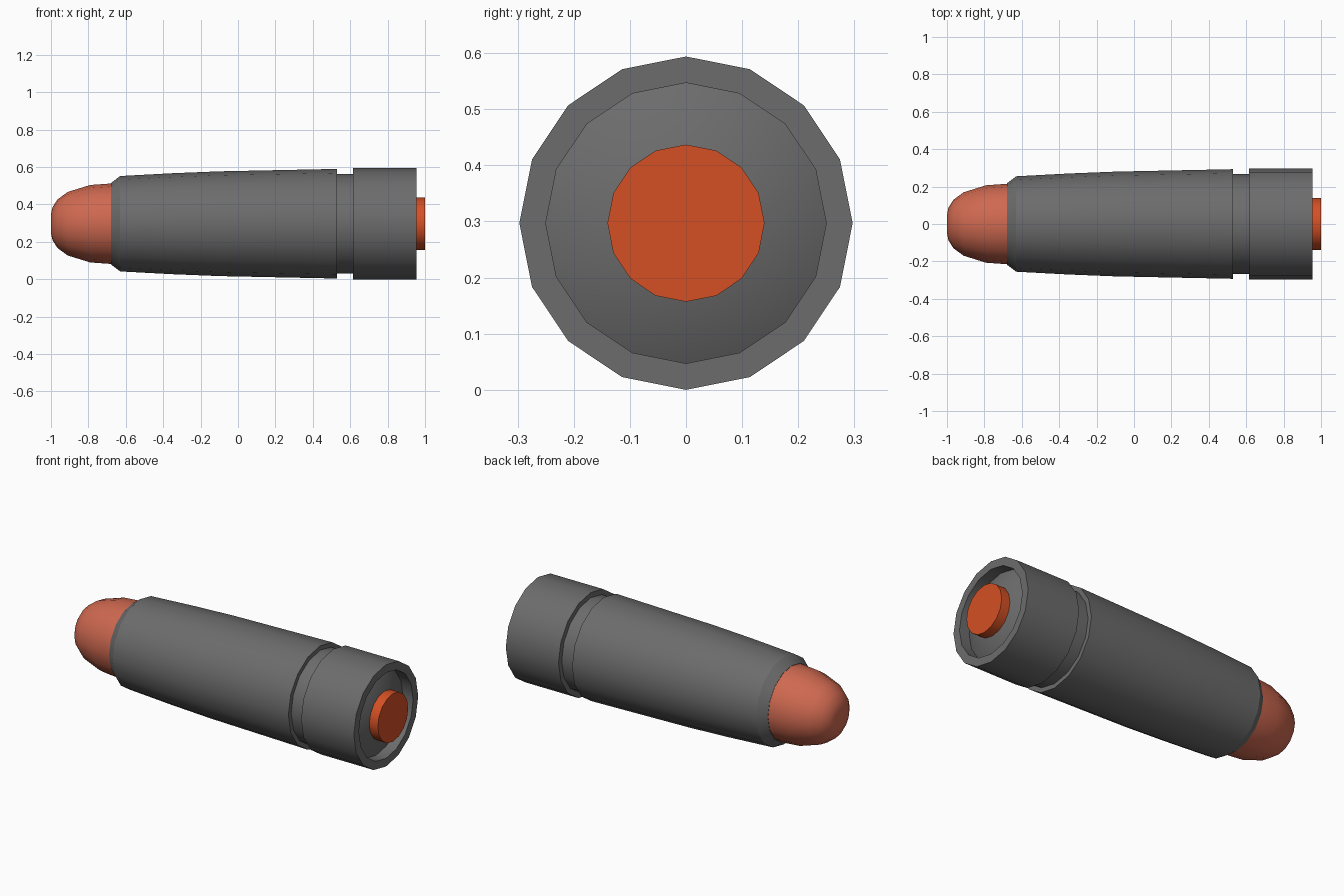
import bpy, bmesh, math

if "Cube" in bpy.data.objects:
    bpy.data.objects.remove(bpy.data.objects["Cube"])

SIDES = 16
ZC = 0.297  # height of the long axis


def material(name, rgb):
    m = bpy.data.materials.new(name)
    m.diffuse_color = (*rgb, 1)
    m.use_nodes = True
    m.node_tree.nodes["Principled BSDF"].inputs["Base Color"].default_value = m.diffuse_color
    return m


grey = material("dark grey", (0.15, 0.15, 0.15))
salmon = material("salmon red", (0.62, 0.14, 0.08))
orange = material("bright orange", (0.66, 0.08, 0.018))


def lathe(name, profile, mat, cap_start=False, cap_end=False):
    """Spin (x, radius) points around the x axis; a corner points straight up."""
    bm = bmesh.new()
    rings = []
    for x, r in profile:
        rings.append([bm.verts.new((x, r * math.sin(2 * math.pi * i / SIDES),
                                    ZC + r * math.cos(2 * math.pi * i / SIDES)))
                      for i in range(SIDES)])
    for a, b in zip(rings, rings[1:]):
        for i in range(SIDES):
            j = (i + 1) % SIDES
            bm.faces.new((a[i], a[j], b[j], b[i]))
    if cap_start:
        bm.faces.new(rings[0][::-1])
    if cap_end:
        bm.faces.new(rings[-1])
    bm.normal_update()
    me = bpy.data.meshes.new(name)
    bm.to_mesh(me)
    bm.free()
    me.materials.append(mat)
    ob = bpy.data.objects.new(name, me)
    bpy.context.collection.objects.link(ob)
    bpy.context.view_layer.objects.active = ob
    ob.select_set(True)
    bpy.ops.object.shade_smooth_by_angle(angle=math.radians(30))
    ob.select_set(False)
    return ob


# Casing: neck chamfer, tapered body, groove, rim and dished base
lathe("casing", [(-0.68, 0.212), (-0.68, 0.217), (-0.63, 0.255), (-0.35, 0.27),
                 (-0.1, 0.28), (0.53, 0.293), (0.53, 0.267), (0.615, 0.267),
                 (0.615, 0.297), (0.955, 0.297), (0.955, 0.25), (0.89, 0.25),
                 (0.945, 0.14)], grey, cap_start=True, cap_end=True)

# Rounded tip
lathe("tip", [(-1.0, 0.05), (-0.992, 0.088), (-0.965, 0.13), (-0.91, 0.17),
              (-0.79, 0.207), (-0.68, 0.215)], salmon, cap_start=True, cap_end=True)

# Primer disc in the base
lathe("primer", [(0.94, 0.14), (1.0, 0.14)], orange, cap_start=True, cap_end=True)
